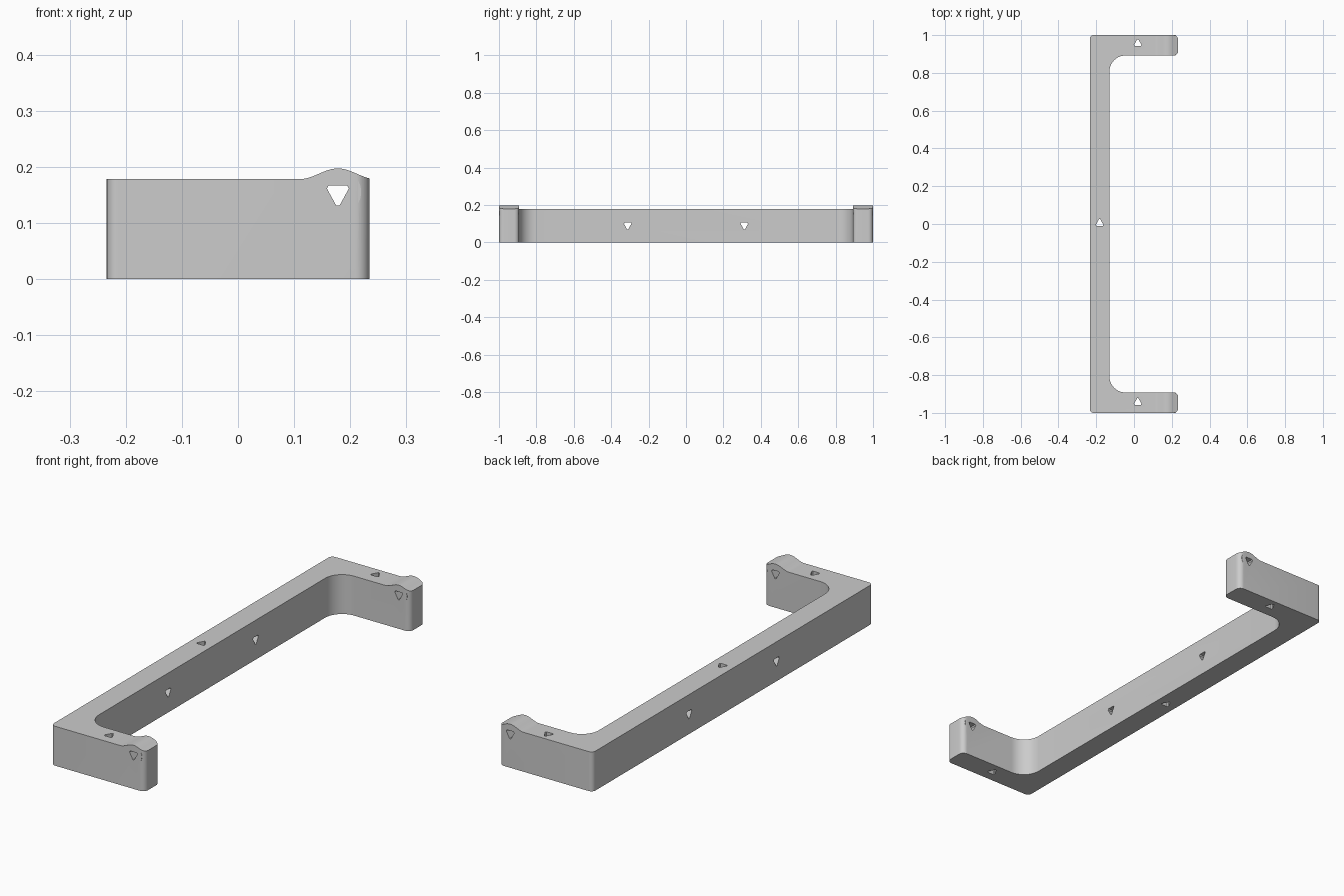
import bpy, bmesh, math
from mathutils import Vector

cube = bpy.data.objects.get("Cube")
if cube:
    bpy.data.objects.remove(cube, do_unlink=True)

HALF_X, HALF_Y, HEIGHT = 0.234, 1.0, 0.178
INNER_X, INNER_Y = -0.13, 0.892
BOSS_X, BOSS_Z, BOSS_R = 0.178, 0.155, 0.0415

grey = bpy.data.materials.new("light_grey")
grey.use_nodes = True
grey.diffuse_color = (0.6, 0.6, 0.6, 1)
grey.node_tree.nodes["Principled BSDF"].inputs["Base Color"].default_value = (0.6, 0.6, 0.6, 1)


def prism(name, outline, axis, low, high):
    """Extrude a 2D outline along the given axis; returns an object."""
    place = {"x": lambda a, b, d: (d, a, b),
             "y": lambda a, b, d: (a, d, b),
             "z": lambda a, b, d: (a, b, d)}[axis]
    bm = bmesh.new()
    base = bm.faces.new([bm.verts.new(place(a, b, low)) for a, b in outline])
    new = bmesh.ops.extrude_face_region(bm, geom=[base])["geom"]
    shift = Vector(place(0, 0, high - low))
    bmesh.ops.translate(bm, vec=shift, verts=[v for v in new if isinstance(v, bmesh.types.BMVert)])
    bmesh.ops.recalc_face_normals(bm, faces=bm.faces)
    mesh = bpy.data.meshes.new(name)
    bm.to_mesh(mesh)
    bm.free()
    mesh.materials.append(grey)
    obj = bpy.data.objects.new(name, mesh)
    bpy.context.collection.objects.link(obj)
    return obj


def rounded(corners, steps=10):
    """Round right-angled corners given as (x, y, radius)."""
    points = []
    for i, (x, y, r) in enumerate(corners):
        p = Vector((x, y))
        d1 = (Vector(corners[i - 1][:2]) - p).normalized()
        d2 = (Vector(corners[(i + 1) % len(corners)][:2]) - p).normalized()
        centre = p + (d1 + d2) * r
        for k in range(steps + 1):
            t = math.pi / 2 * k / steps
            points.append(centre - d2 * r * math.cos(t) - d1 * r * math.sin(t))
    return points


def triangle(a, b, up):
    """Small triangle with clipped tips, pointing up (1) or down (-1)."""
    shape = [(-0.0165, -0.012), (0.0165, -0.012), (0.0195, -0.006),
             (0.003, 0.024), (-0.003, 0.024), (-0.0195, -0.006)]
    return [(a + u, b + up * v) for u, v in shape]


def combine(body, tool, operation):
    mod = body.modifiers.new(operation.lower(), "BOOLEAN")
    mod.operation, mod.solver, mod.object = operation, "EXACT", tool
    bpy.context.view_layer.objects.active = body
    bpy.ops.object.modifier_apply(modifier=mod.name)
    bpy.data.objects.remove(tool, do_unlink=True)


# U-shaped bracket: long bar with two arms
half = [(-HALF_X, HALF_Y, 0.02), (HALF_X, HALF_Y, 0.025),
        (HALF_X, INNER_Y, 0.025), (INNER_X, INNER_Y, 0.085)]
outline = half + [(x, -y, r) for x, y, r in reversed(half)]
bracket = prism("bracket", rounded(outline), "z", -0.1, 0.3)

# Side profile with a soft hump near the arm ends
hump = []
for i in range(33):
    d = 0.068 * (i / 16 - 1)
    hump.append((BOSS_X + d, HEIGHT + 0.0095 * (1 + math.cos(math.pi * d / 0.068))))
side = [(0.4, 0), (-0.4, 0), (-0.4, HEIGHT)] + hump + [(0.4, HEIGHT)]
combine(bracket, prism("side_profile", side, "y", -1.2, 1.2), "INTERSECT")

# Round bosses standing proud of the rounded arm ends
disc = [(BOSS_X + BOSS_R * math.cos(a), BOSS_Z + BOSS_R * math.sin(a))
        for a in (2 * math.pi * k / 48 for k in range(48))]
for s in (-1, 1):
    low, high = sorted((s * (INNER_Y + 0.0005), s * (HALF_Y - 0.0005)))
    combine(bracket, prism("boss", disc, "y", low, high), "UNION")

# Triangular through holes
holes = [("y", triangle(BOSS_X, BOSS_Z, -1))]
holes += [("x", triangle(y, 0.093, -1)) for y in (-0.312, 0.312)]
holes += [("z", triangle(x, y, 1)) for x, y in ((0.02, 0.954), (0.02, -0.946), (-0.182, 0.002))]
for axis, shape in holes:
    combine(bracket, prism("hole", shape, axis, -1.3, 1.3), "DIFFERENCE")

bpy.ops.object.select_all(action="DESELECT")
bracket.select_set(True)
bpy.context.view_layer.objects.active = bracket
bpy.ops.object.shade_smooth_by_angle(angle=math.radians(30))
